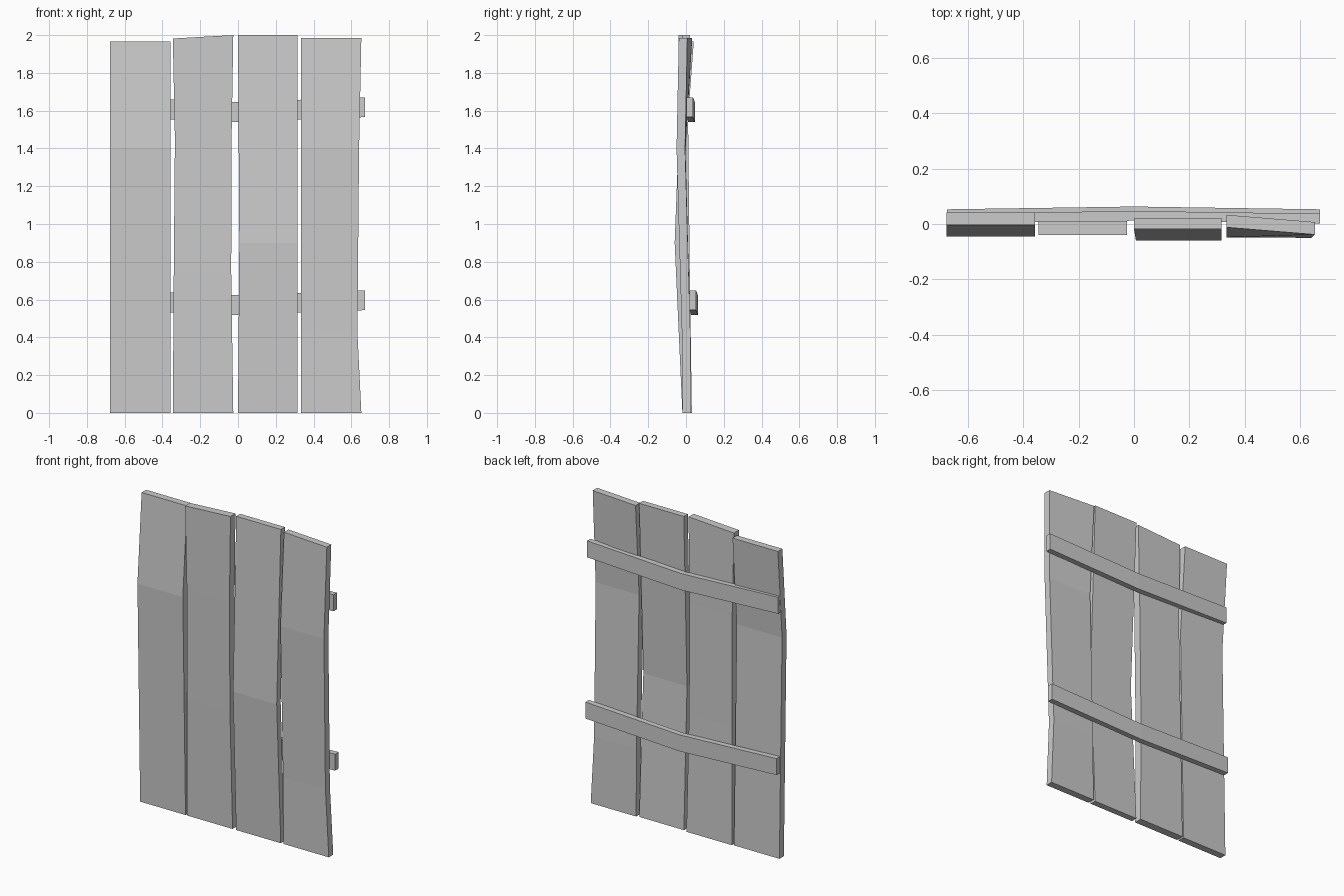
import bpy

if "Cube" in bpy.data.objects:
    bpy.data.objects.remove(bpy.data.objects["Cube"])


def loft(name, rings):
    """Solid board skinned through a row of four-cornered sections."""
    verts = [v for r in rings for v in r]
    n = len(rings)
    faces = [(3, 2, 1, 0), tuple(4 * (n - 1) + i for i in range(4))]
    for k in range(n - 1):
        a, b = 4 * k, 4 * k + 4
        for i in range(4):
            j = (i + 1) % 4
            faces.append((a + i, a + j, b + j, b + i))
    me = bpy.data.meshes.new(name)
    me.from_pydata(verts, [], faces)
    me.update()
    ob = bpy.data.objects.new(name, me)
    bpy.context.collection.objects.link(ob)
    return ob


def plank(name, stations, t=0.045):
    """Stations: left x, right x, left z, right z, left front y, right front y."""
    loft(name, [[(xl, yl, zl), (xr, yr, zr), (xr, yr + t, zr), (xl, yl + t, zl)]
                for xl, xr, zl, zr, yl, yr in stations])


def batten(name, z, y, t=0.035, h=0.105):
    """Cross board that sags and bows backward at the middle."""
    rings = []
    for x, dz, dy in ((-0.675, 0.026, 0), (0, 0, 0.01), (0.672, 0.026, 0)):
        z0, y0 = z + dz, y + dy
        rings.append([(x, y0, z0), (x, y0 + t, z0),
                      (x, y0 + t, z0 + h), (x, y0, z0 + h)])
    loft(name, rings)


# Four warped upright planks
plank("plank_outer_left", [
    (-0.677, -0.357, 0, 0, -0.019, -0.019),
    (-0.677, -0.357, 1.4, 1.4, -0.046, -0.046),
    (-0.677, -0.357, 1.965, 1.965, -0.004, -0.004)])
plank("plank_inner_left", [
    (-0.345, -0.025, 0, 0, -0.019, -0.019),
    (-0.340, -0.036, 0.75, 0.75, -0.030, -0.030),
    (-0.334, -0.034, 1.45, 1.45, -0.038, -0.038),
    (-0.345, -0.025, 1.982, 2.0, -0.040, -0.040)], 0.05)
plank("plank_inner_right", [
    (0.0, 0.315, 0, 0, -0.019, -0.019),
    (0.007, 0.315, 0.9, 0.9, -0.060, -0.060),
    (0.0, 0.315, 2.0, 2.0, -0.018, -0.018)], 0.04)
plank("plank_outer_right", [
    (0.333, 0.653, 0, 0, -0.018, -0.018),
    (0.333, 0.632, 0.43, 0.43, -0.022, -0.022),
    (0.333, 0.641, 1.4, 1.4, -0.048, -0.050),
    (0.333, 0.653, 1.985, 1.985, -0.012, -0.038)])

# Two cross battens on the back
batten("upper_batten", 1.54, 0.002)
batten("lower_batten", 0.518, 0.018)
